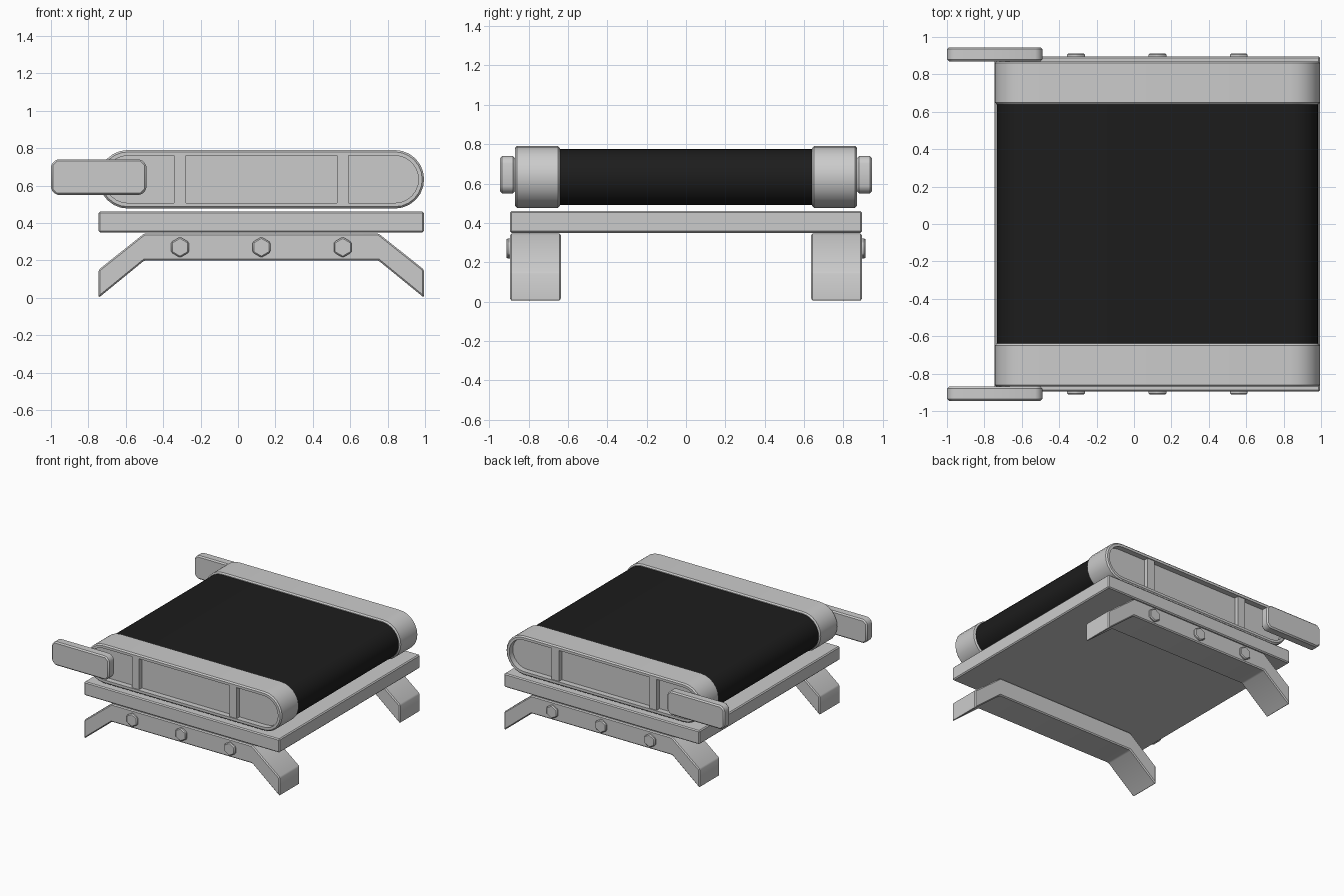
import bpy, bmesh
from math import pi, sin, cos, radians

if "Cube" in bpy.data.objects:
    bpy.data.objects.remove(bpy.data.objects["Cube"])


def prism(name, pts, y0, y1, bevel=0.008, recess=None, color=None):
    """Extrude an xz outline from y0 to y1; recess = (rim, depth) pockets the y1 face."""
    bm = bmesh.new()
    face = bm.faces.new([bm.verts.new((x, y0, z)) for x, z in pts])
    ext = bmesh.ops.extrude_face_region(bm, geom=[face], use_keep_orig=True)
    for v in ext["geom"]:
        if isinstance(v, bmesh.types.BMVert):
            v.co.y = y1
    bmesh.ops.recalc_face_normals(bm, faces=bm.faces)
    if bevel:
        edges = [e for e in bm.edges if e.calc_face_angle(0) > radians(35)]
        bmesh.ops.bevel(bm, geom=edges, offset=bevel, segments=1,
                        affect='EDGES', profile=0.5, clamp_overlap=True)
    if recess:
        out = 1 if y1 > y0 else -1
        cap = max(bm.faces, key=lambda f: f.calc_center_median().y * out)
        bmesh.ops.inset_region(bm, faces=[cap], thickness=recess[0])
        floor = bmesh.ops.extrude_face_region(bm, geom=[cap])
        bmesh.ops.translate(bm, vec=(0, -out * recess[1], 0),
                            verts=[g for g in floor["geom"] if isinstance(g, bmesh.types.BMVert)])
        if cap.is_valid:
            bmesh.ops.delete(bm, geom=[cap], context='FACES_ONLY')
    bmesh.ops.recalc_face_normals(bm, faces=bm.faces)
    for f in bm.faces:
        f.smooth = True
    me = bpy.data.meshes.new(name)
    bm.to_mesh(me)
    bm.free()
    me.set_sharp_from_angle(angle=radians(30))
    ob = bpy.data.objects.new(name, me)
    bpy.context.collection.objects.link(ob)
    if color:
        mat = bpy.data.materials.new(name + "_material")
        mat.diffuse_color = color
        mat.use_nodes = True
        mat.node_tree.nodes["Principled BSDF"].inputs["Base Color"].default_value = mat.diffuse_color
        me.materials.append(mat)
    return ob


def rect(x0, x1, z0, z1):
    return [(x0, z0), (x1, z0), (x1, z1), (x0, z1)]


def stadium(x0, x1, z0, z1, n=12):
    r, zc = (z1 - z0) / 2, (z0 + z1) / 2
    right = [(x1 - r + r * cos(a), zc + r * sin(a)) for a in (-pi/2 + pi*i/n for i in range(n + 1))]
    left = [(x0 + r + r * cos(a), zc + r * sin(a)) for a in (pi/2 + pi*i/n for i in range(n + 1))]
    return right + left


def chamfered(x0, x1, z0, z1, c):
    return [(x0 + c, z0), (x1 - c, z0), (x1, z0 + c), (x1, z1 - c),
            (x1 - c, z1), (x0 + c, z1), (x0, z1 - c), (x0, z0 + c)]


# Deck plate and belt
prism("deck_plate", rect(-0.745, 0.995, 0.35, 0.46), -0.895, 0.895)
prism("belt", stadium(-0.733, 0.983, 0.49, 0.775, 16), -0.65, 0.65,
      bevel=0, color=(0.012, 0.012, 0.012, 1))

leg = [(-0.745, 0.0), (-0.5, 0.2), (0.75, 0.2), (0.995, 0.0),
       (0.995, 0.15), (0.75, 0.345), (-0.5, 0.345), (-0.745, 0.15)]

for s, side in ((-1, "front"), (1, "back")):
    # Bent support leg
    prism(side + "_leg", leg, s * 0.635, s * 0.895)
    # Rounded side housing with recessed outer face
    prism(side + "_side_housing", stadium(-0.745, 0.995, 0.477, 0.79),
          s * 0.64, s * 0.87, 0.01, recess=(0.02, 0.045))
    # Ribs in the recess
    for i, x in enumerate((-0.31, 0.56)):
        prism(f"{side}_rib_{i}", rect(x - 0.032, x + 0.032, 0.5, 0.765),
              s * 0.81, s * 0.862, 0)
    # Projecting arm
    prism(side + "_arm", chamfered(-1.0, -0.49, 0.55, 0.74, 0.028),
          s * 0.87, s * 0.945, 0.01)
    # Hex bolts
    for i, x in enumerate((-0.31, 0.125, 0.56)):
        hexagon = [(x + 0.055 * sin(k * pi / 3), 0.27 + 0.055 * cos(k * pi / 3)) for k in range(6)]
        prism(f"{side}_bolt_{i}", hexagon, s * 0.88, s * 0.912, 0.007)
